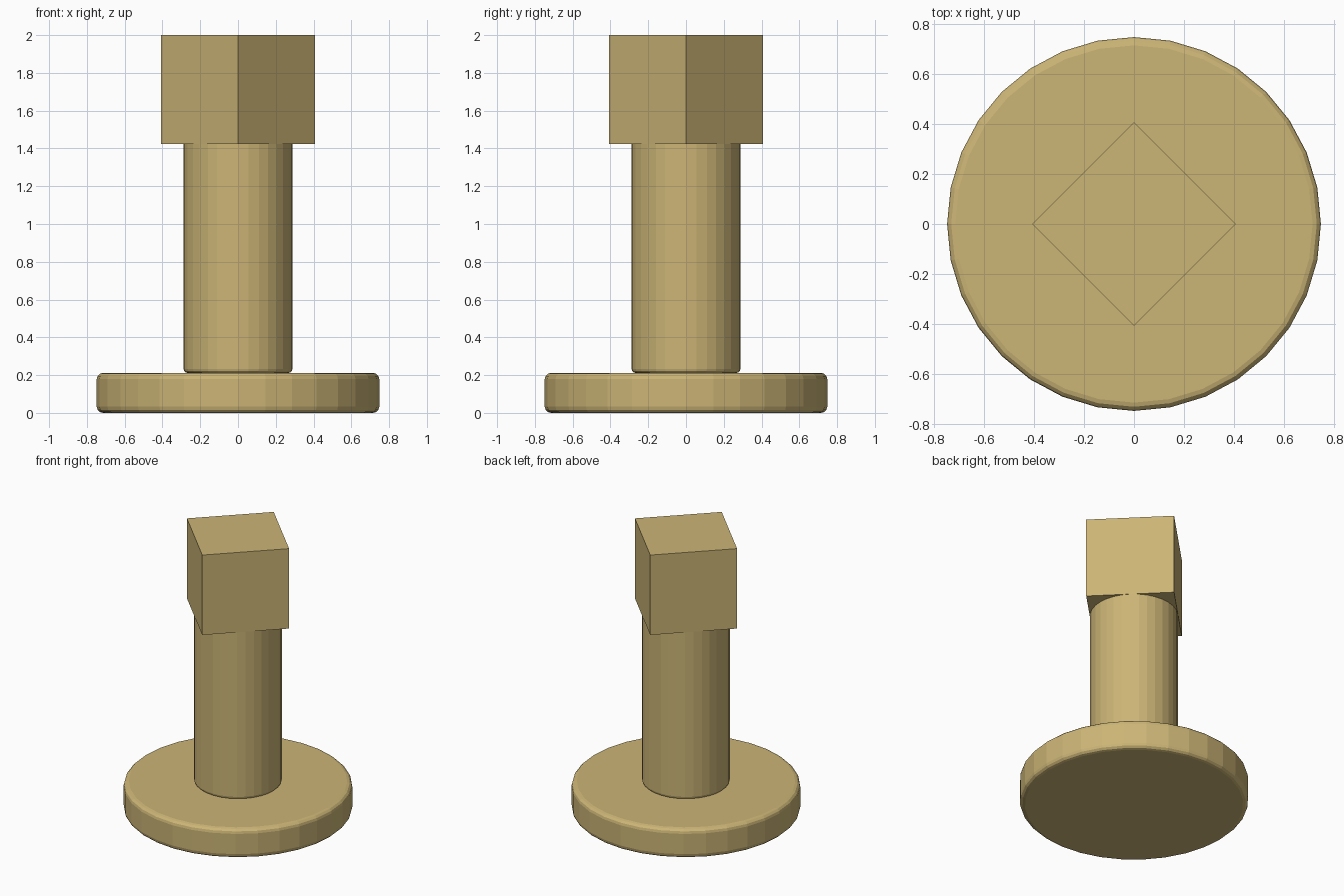
import bpy, math

if "Cube" in bpy.data.objects:
    bpy.data.objects.remove(bpy.data.objects["Cube"])

def bevel_rims(obj, width, heights, segments=3):
    # round only the rim edges lying at the given local heights
    me = obj.data
    attr = me.attributes.new("bevel_weight_edge", 'FLOAT', 'EDGE')
    for e in me.edges:
        zs = [me.vertices[v].co.z for v in e.vertices]
        if any(all(abs(z - h) < 1e-4 for z in zs) for h in heights):
            attr.data[e.index].value = 1.0
    mod = obj.modifiers.new("rim", 'BEVEL')
    mod.limit_method = 'WEIGHT'
    mod.width = width
    mod.segments = segments

def cylinder(name, radius, z0, z1):
    bpy.ops.mesh.primitive_cylinder_add(vertices=32, radius=radius, depth=z1 - z0,
                                        location=(0, 0, (z0 + z1) / 2))
    obj = bpy.context.object
    obj.name = name
    return obj

mat = bpy.data.materials.new("tan")
mat.diffuse_color = (0.60, 0.46, 0.18, 1)
mat.use_nodes = True
mat.node_tree.nodes["Principled BSDF"].inputs["Base Color"].default_value = mat.diffuse_color

# round foot with softened rims
base = cylinder("base_disc", 0.748, 0.0, 0.212)
bevel_rims(base, 0.033, (-0.106, 0.106))

# round shaft, softened at the bottom only
shaft = cylinder("shaft", 0.288, 0.212, 1.424)
bevel_rims(shaft, 0.02, (-0.606,))

# square head turned 45 degrees
bpy.ops.mesh.primitive_cube_add(size=0.577, location=(0, 0, 2 - 0.577 / 2),
                                rotation=(0, 0, math.radians(45)))
head = bpy.context.object
head.name = "square_head"

for obj in (base, shaft, head):
    obj.data.materials.append(mat)
